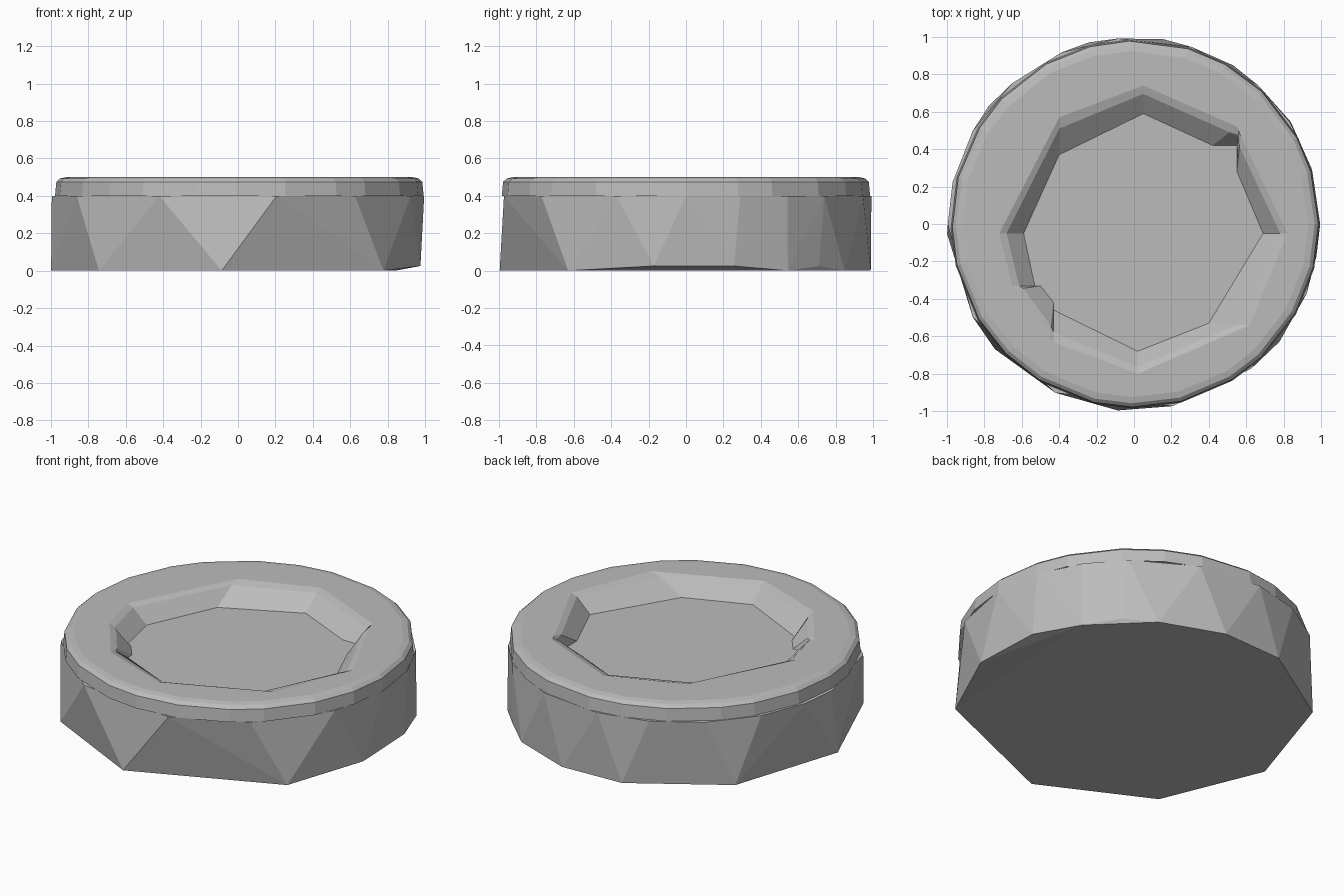
import bpy
import bmesh
from math import cos, sin, radians

if "Cube" in bpy.data.objects:
    bpy.data.objects.remove(bpy.data.objects["Cube"])

FLOOR, TOP = 0.4, 0.5

stone = bpy.data.materials.new("plain grey")
stone.use_nodes = True
grey = (0.5, 0.5, 0.5, 1)
stone.diffuse_color = grey
stone.node_tree.nodes["Principled BSDF"].inputs["Base Color"].default_value = grey


def circle_points(angles, radius, z, shift=0.0):
    return [(radius * cos(radians(a)) + shift, radius * sin(radians(a)), z) for a in angles]


def finish(bm, name):
    bmesh.ops.recalc_face_normals(bm, faces=bm.faces)
    mesh = bpy.data.meshes.new(name)
    bm.to_mesh(mesh)
    bm.free()
    mesh.materials.append(stone)
    obj = bpy.data.objects.new(name, mesh)
    bpy.context.collection.objects.link(obj)
    return obj


def skin(bm, loops):
    """Join matching closed loops with quads."""
    for low, high in zip(loops, loops[1:]):
        for i in range(len(low)):
            j = (i + 1) % len(low)
            bm.faces.new((low[i], low[j], high[j], high[i]))


def loop_edges(bm, loop):
    return [bm.edges.get((loop[i - 1], loop[i])) for i in range(len(loop))]


# Faceted base: coarse foot polygon hulled to a finer upper rim
bm = bmesh.new()
foot = circle_points((33, 58, 81, 104, 141, 183, 222, 265, 321), 1.0, 0)
foot += circle_points((15, 46, 350), 0.99, 0.025)
rim = circle_points((0, 17, 33, 48, 72, 95, 113, 131, 150, 167, 180, 210, 245, 282, 309, 338), 0.995, FLOOR)
for p in foot + rim:
    bm.verts.new(p)
bmesh.ops.convex_hull(bm, input=bm.verts)
finish(bm, "base")

# Raised ring: rounded outer edge and irregular sloping recess
bm = bmesh.new()
sides = 24
angles = [i * 360 / sides + 2 * sin(i * 2.3) for i in range(sides)]
outer = [[bm.verts.new(p) for p in circle_points(angles, r, z, 0.007)]
         for r, z in ((0.985, FLOOR), (0.978, 0.475), (0.958, 0.493), (0.925, TOP))]

# Each row: opening x, y then recess floor x, y
recess = [
    (.05, .74, .05, .59), (.55, .52, .42, .42), (.56, .50, .55, .42), (.57, .47, .55, .28),
    (.82, -.05, .69, -.05), (.62, -.54, .40, -.53), (.02, -.80, .02, -.68),
    (-.43, -.63, -.43, -.46), (-.45, -.60, -.43, -.42), (-.63, -.35, -.50, -.33),
    (-.65, -.33, -.53, -.33), (-.72, -.05, -.59, -.05), (-.40, .57, -.40, .37),
]
inner = []
for t, z in ((0, TOP), (0.3, 0.485), (1, FLOOR)):
    inner.append([bm.verts.new((a + (c - a) * t, b + (d - b) * t, z)) for a, b, c, d in recess])
skin(bm, outer)
skin(bm, inner)
bmesh.ops.triangle_fill(bm, use_beauty=True, normal=(0, 0, 1),
                        edges=loop_edges(bm, outer[-1]) + loop_edges(bm, inner[0]))
finish(bm, "raised_ring")
